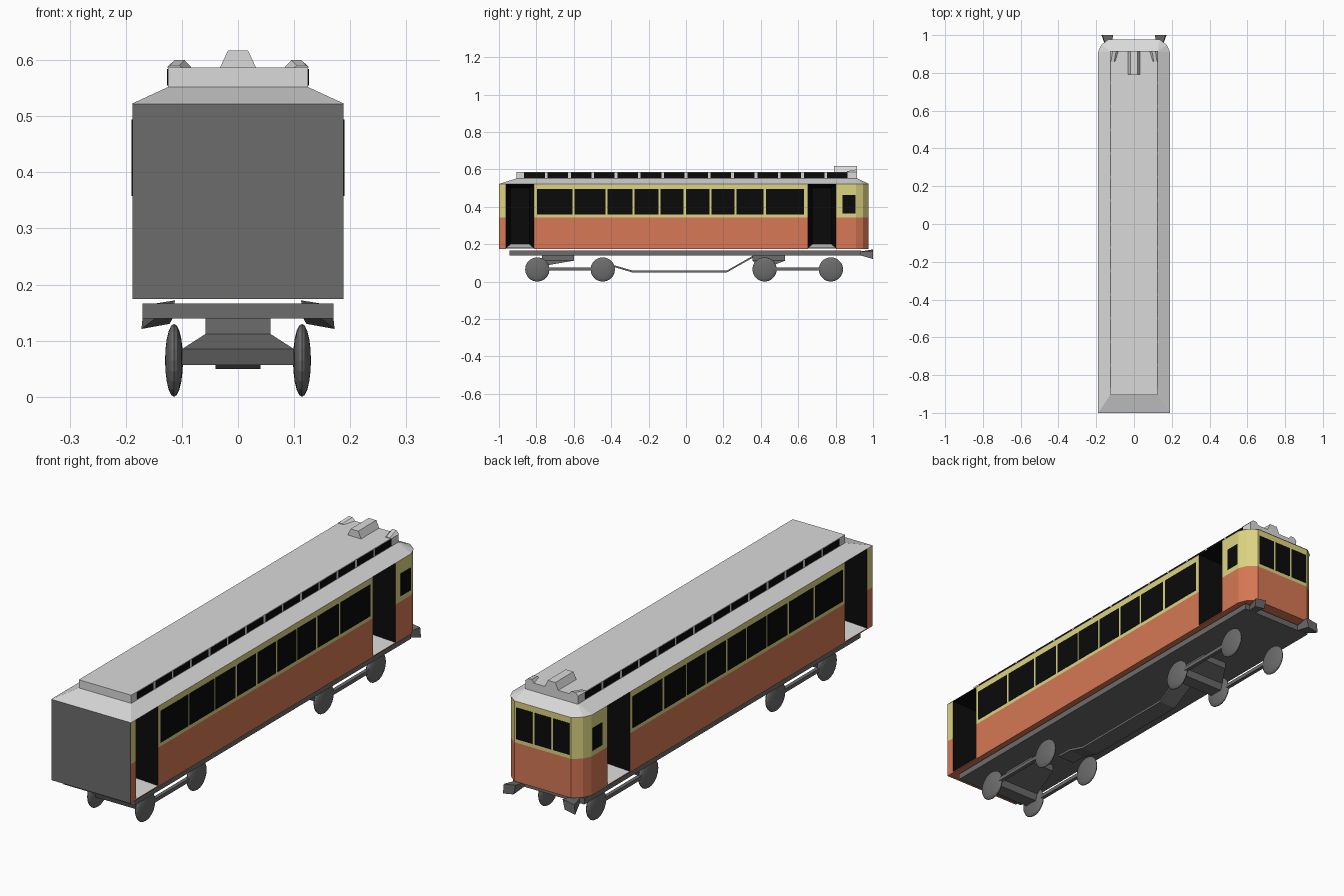
import bpy, bmesh, math
from mathutils import Matrix

if "Cube" in bpy.data.objects:
    bpy.data.objects.remove(bpy.data.objects["Cube"])


def mat(name, r, g, b):
    m = bpy.data.materials.new(name)
    m.diffuse_color = (r, g, b, 1)
    m.use_nodes = True
    m.node_tree.nodes["Principled BSDF"].inputs["Base Color"].default_value = m.diffuse_color
    return m


RED = mat("brick red", 0.68, 0.19, 0.09)
YELLOW = mat("pale yellow", 0.72, 0.66, 0.22)
ROOF = mat("light grey", 0.70, 0.70, 0.70)
DARK = mat("dark grey", 0.15, 0.15, 0.15)
BLACK = mat("black", 0.003, 0.003, 0.003)


def finish(name, bm, mats, mirror=False):
    me = bpy.data.meshes.new(name)
    bm.to_mesh(me)
    bm.free()
    for m in mats:
        me.materials.append(m)
    ob = bpy.data.objects.new(name, me)
    bpy.context.collection.objects.link(ob)
    if mirror:
        ob.modifiers.new("mirror", 'MIRROR')
    return ob


def loft(name, rings, mats, mirror=False):
    """Closed solid through rings of equal size; band i takes material i."""
    bm = bmesh.new()
    vs = [[bm.verts.new(p) for p in ring] for ring in rings]
    n = len(rings[0])
    last = len(mats) - 1
    for k in range(len(rings) - 1):
        for i in range(n):
            j = (i + 1) % n
            f = bm.faces.new((vs[k][i], vs[k][j], vs[k + 1][j], vs[k + 1][i]))
            f.material_index = min(k, last)
    bm.faces.new(vs[0])
    bm.faces.new(vs[-1]).material_index = last
    bmesh.ops.remove_doubles(bm, verts=bm.verts, dist=1e-5)
    bmesh.ops.recalc_face_normals(bm, faces=bm.faces)
    return finish(name, bm, mats, mirror)


def rect(x0, x1, y0, y1, z):
    return [(x0, y0, z), (x1, y0, z), (x1, y1, z), (x0, y1, z)]


def box(name, x0, x1, y0, y1, z0, z1, m, mirror=False):
    return loft(name, [rect(x0, x1, y0, y1, z0), rect(x0, x1, y0, y1, z1)], [m], mirror)


def plan(w, y0, z, grow=0.0):
    """Plan outline with faceted corners at the cab end."""
    half = [(w, y0), (w, 0.91), (w - 0.016, 0.945 + grow), (0.135, 0.975 + grow)]
    return [(x, y, z) for x, y in half] + [(-x, y, z) for x, y in reversed(half)]


W, Z0, ZW, Z1 = 0.188, 0.178, 0.342, 0.522
DOORS = [(-0.963, -0.813), (0.651, 0.802)]

# body sections between the doorways, red below the waist and yellow above
for name, y0, y1 in (("tail_section", -0.997, DOORS[0][0]),
                     ("saloon_section", DOORS[0][1], DOORS[1][0])):
    loft(name, [rect(-W, W, y0, y1, z) for z in (Z0, ZW, Z1)], [RED, YELLOW])
loft("cab_section", [plan(W, DOORS[1][1], z) for z in (Z0, ZW, Z1)], [RED, YELLOW])
loft("body_floor", [plan(W, -0.997, z) for z in (0.174, Z0)], [RED])
box("end_wall", -W, W, -1.0, -0.997, 0.174, Z1, DARK)

# recessed doorways: tapered black walls, sloping grey floor
for a, b in DOORS:
    bm = bmesh.new()
    outer = [bm.verts.new(p) for p in ((W, a, Z0 + .001), (W, b, Z0 + .001), (W, b, Z1), (W, a, Z1))]
    inner = [bm.verts.new(p) for p in ((0.07, a + .025, .2), (0.07, b - .025, .2),
                                       (0.07, b - .025, .5), (0.07, a + .025, .5))]
    for i in range(4):
        j = (i + 1) % 4
        f = bm.faces.new((outer[i], outer[j], inner[j], inner[i]))
        f.material_index = 0 if i == 0 else 1
    bm.faces.new(inner).material_index = 1
    finish("doorway", bm, [ROOF, BLACK], True)

# side windows, mirrored to both sides
spans = [(-.797, -.608), (-.597, -.431), (-.42, -.287), (-.276, -.147), (-.137, -.013),
         (0, .126), (.137, .26), (.271, .415), (.429, .632)]
for a, b in spans:
    box("side_window", W - .003, W + .0015, a, b, .358, .494, BLACK, True)
box("cab_side_window", W - .003, W + .0015, .838, .905, .365, .462, BLACK, True)

# cab front windows
for i in (-1, 0, 1):
    box("cab_front_window", i * .088 - .039, i * .088 + .039, .972, .9765, .358, .494, BLACK)

# sloping eaves up to the raised roof
base = plan(0.19, -1.0, Z1, 0.003)
top = [(max(-.125, min(.125, x)), max(-.905, min(.915, y)), .552) for x, y, z in base]
loft("roof_eaves", [base, top], [ROOF])
box("raised_roof", -.125, .125, -.905, .915, .55, .587, ROOF)
for i in range(14):
    y = -.865 + i * .1246
    box("roof_window", .122, .1265, y, y + .11, .555, .584, BLACK, True)

# roof lamps at the cab end
loft("centre_roof_lamp", [rect(-.032, .032, .792, .915, .587), rect(-.018, .018, .792, .915, .617)], [ROOF])
loft("side_roof_lamp",
     [[(.083, .915, .587), (.127, .915, .587), (.113, .915, .6), (.095, .915, .6)],
      [(.1, .86, .587), (.127, .86, .587), (.122, .86, .59), (.105, .86, .59)]], [ROOF], True)

# underframe
box("underframe", -.17, .17, -.945, .935, .14, .166, DARK)

# buffers flaring out at the cab end
loft("buffer",
     [[(.115, .925, .142), (.145, .925, .142), (.145, .925, .16), (.115, .925, .16)],
      [(.122, 1.0, .13), (.172, 1.0, .121), (.168, 1.0, .163), (.112, 1.0, .172)]], [DARK], True)

# wheels: flattened spheres
for y in (-.795, -.445, .42, .775):
    bm = bmesh.new()
    m = Matrix.Translation((.114, y, .065)) @ Matrix.Diagonal((.016, .065, .065, 1)) \
        @ Matrix.Rotation(math.pi / 2, 4, 'Y')
    bmesh.ops.create_uvsphere(bm, u_segments=20, v_segments=10, radius=1, matrix=m)
    finish("wheel", bm, [DARK], True)

# truck side bars and bolsters
for a, b in ((-.795, -.445), (.42, .775)):
    box("truck_side_bar", .106, .122, a, b, .06, .076, DARK, True)
for y, a, b in ((-.795, -.77, -.6), (.42, .355, .53)):
    loft("truck_bolster", [rect(-.058, .058, a, b, .142), rect(-.058, .058, a, b, .112),
                           rect(-.1, .1, y - .04, y + .04, .085),
                           rect(-.1, .1, y - .03, y + .03, .057)], [DARK])

# sagging centre strap linking the trucks
path = [(-.445, .082), (-.375, .08), (-.29, .055), (.22, .055), (.37, .14)]
loft("centre_strap", [[(-.04, y, z - .005), (.04, y, z - .005), (.04, y, z + .005), (-.04, y, z + .005)]
                      for y, z in path], [DARK])
